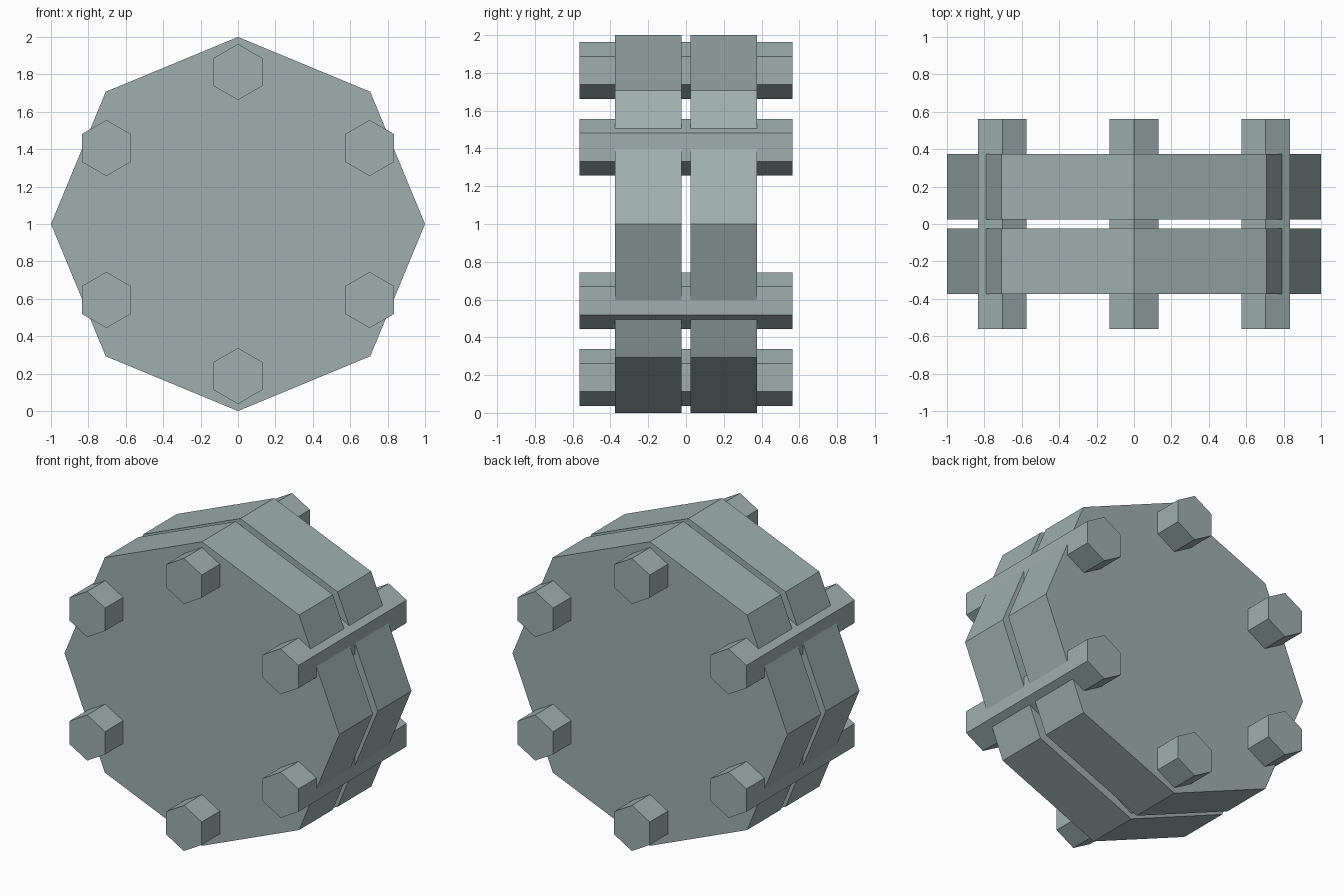
import bpy, math

if "Cube" in bpy.data.objects:
    bpy.data.objects.remove(bpy.data.objects["Cube"])

# Blue-green grey metal
metal = bpy.data.materials.new("metal")
metal.diffuse_color = (0.35, 0.43, 0.43, 1.0)
metal.use_nodes = True
metal.node_tree.nodes["Principled BSDF"].inputs["Base Color"].default_value = metal.diffuse_color


def prism(name, sides, radius, x, z, y0, y1, start):
    # Flat-sided prism running along y
    ring = [(x + radius * math.cos(start + 2 * math.pi * i / sides),
             z + radius * math.sin(start + 2 * math.pi * i / sides))
            for i in range(sides)]
    verts = [(px, y0, pz) for px, pz in ring] + [(px, y1, pz) for px, pz in ring]
    faces = [tuple(range(sides)), tuple(reversed(range(sides, 2 * sides)))]
    for i in range(sides):
        j = (i + 1) % sides
        faces.append((i, i + sides, j + sides, j))
    mesh = bpy.data.meshes.new(name)
    mesh.from_pydata(verts, [], faces)
    mesh.materials.append(metal)
    obj = bpy.data.objects.new(name, mesh)
    bpy.context.collection.objects.link(obj)
    return obj


# Two octagonal flange plates with a narrow gap between them
prism("front_flange", 8, 1.0, 0, 1.0, -0.375, -0.025, 0)
prism("back_flange", 8, 1.0, 0, 1.0, 0.025, 0.375, 0)

# Six hexagonal bolts through both plates, on a circle
for i in range(6):
    a = math.pi / 2 + i * math.pi / 3
    prism(f"bolt_{i + 1}", 6, 0.15, 0.8125 * math.cos(a),
          1.0 + 0.8125 * math.sin(a), -0.5625, 0.5625, math.pi / 2)
